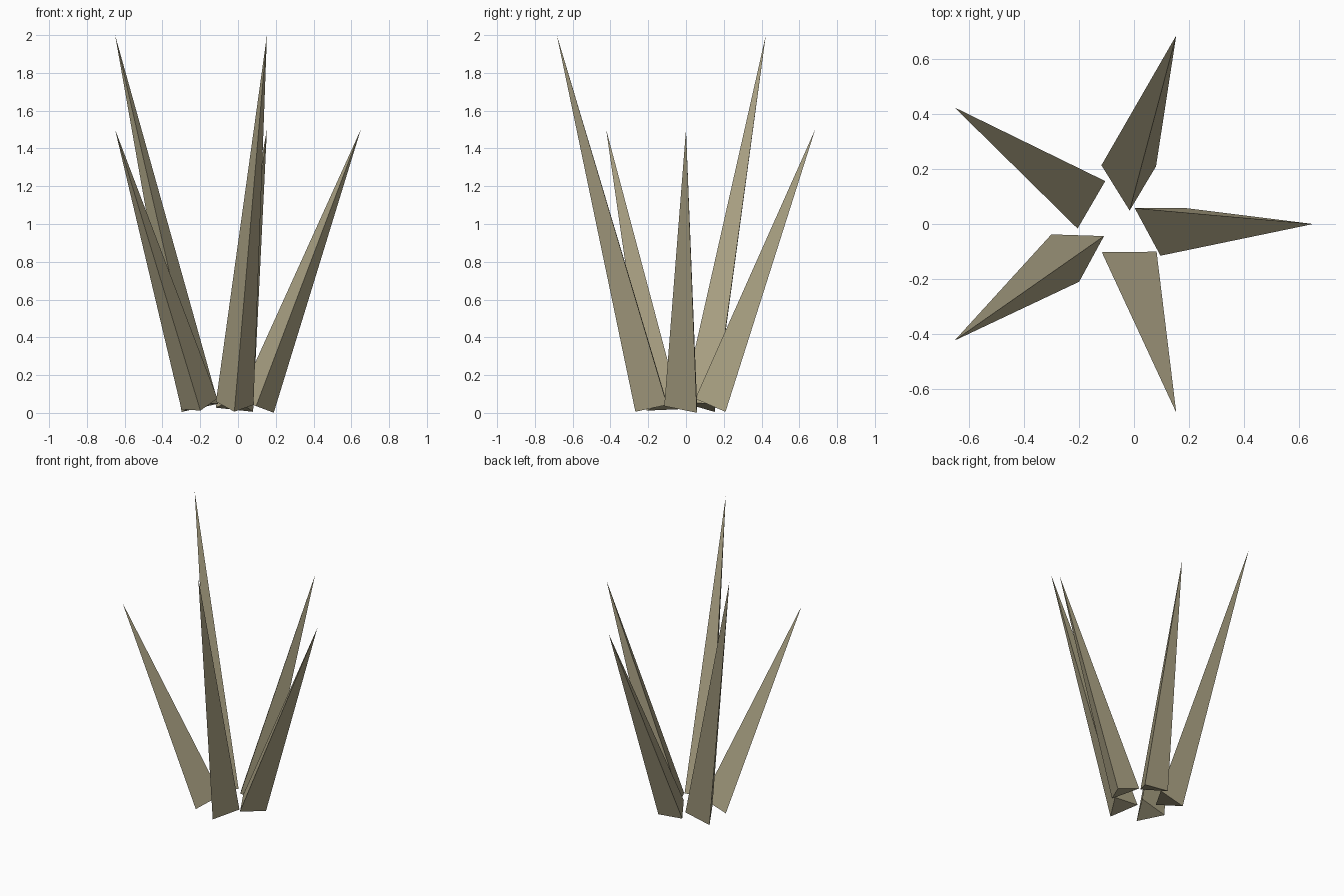
import bpy, bmesh, math
from mathutils import Vector

if "Cube" in bpy.data.objects:
    bpy.data.objects.remove(bpy.data.objects["Cube"])

mat = bpy.data.materials.new("dry_khaki")
mat.diffuse_color = (0.42, 0.375, 0.24, 1)
mat.use_nodes = True
mat.node_tree.nodes["Principled BSDF"].inputs["Base Color"].default_value = mat.diffuse_color

CX = -0.069                      # centre of the ring of spikes
BASE_R, TIP_R, RADIUS = 0.165, 0.719, 0.115


def spike(name, angle, tip_z):
    """Three-sided spike leaning outwards, base square to its axis."""
    d = Vector((math.cos(angle), math.sin(angle), 0))
    base = Vector((CX, 0, 0.036)) + d * BASE_R
    tip = Vector((CX, 0, tip_z)) + d * TIP_R
    rot = Vector((0, 0, 1)).rotation_difference(tip - base)
    bm = bmesh.new()
    ring = []
    for deg in (-90, 30, 150):
        a = math.radians(deg)
        ring.append(bm.verts.new(base + rot @ Vector((RADIUS * math.cos(a), RADIUS * math.sin(a), 0))))
    top = bm.verts.new(tip)
    bm.faces.new(ring[::-1])
    for i in range(3):
        bm.faces.new((ring[i], ring[(i + 1) % 3], top))
    bmesh.ops.recalc_face_normals(bm, faces=bm.faces)
    mesh = bpy.data.meshes.new(name)
    bm.to_mesh(mesh)
    bm.free()
    mesh.materials.append(mat)
    bpy.context.collection.objects.link(bpy.data.objects.new(name, mesh))


# Five grass blades in a ring, two of them taller
for i, tip_z in enumerate((1.5, 1.5, 2.0, 1.5, 2.0)):
    spike(f"grass_blade_{i + 1}", math.radians(72 * i), tip_z)
